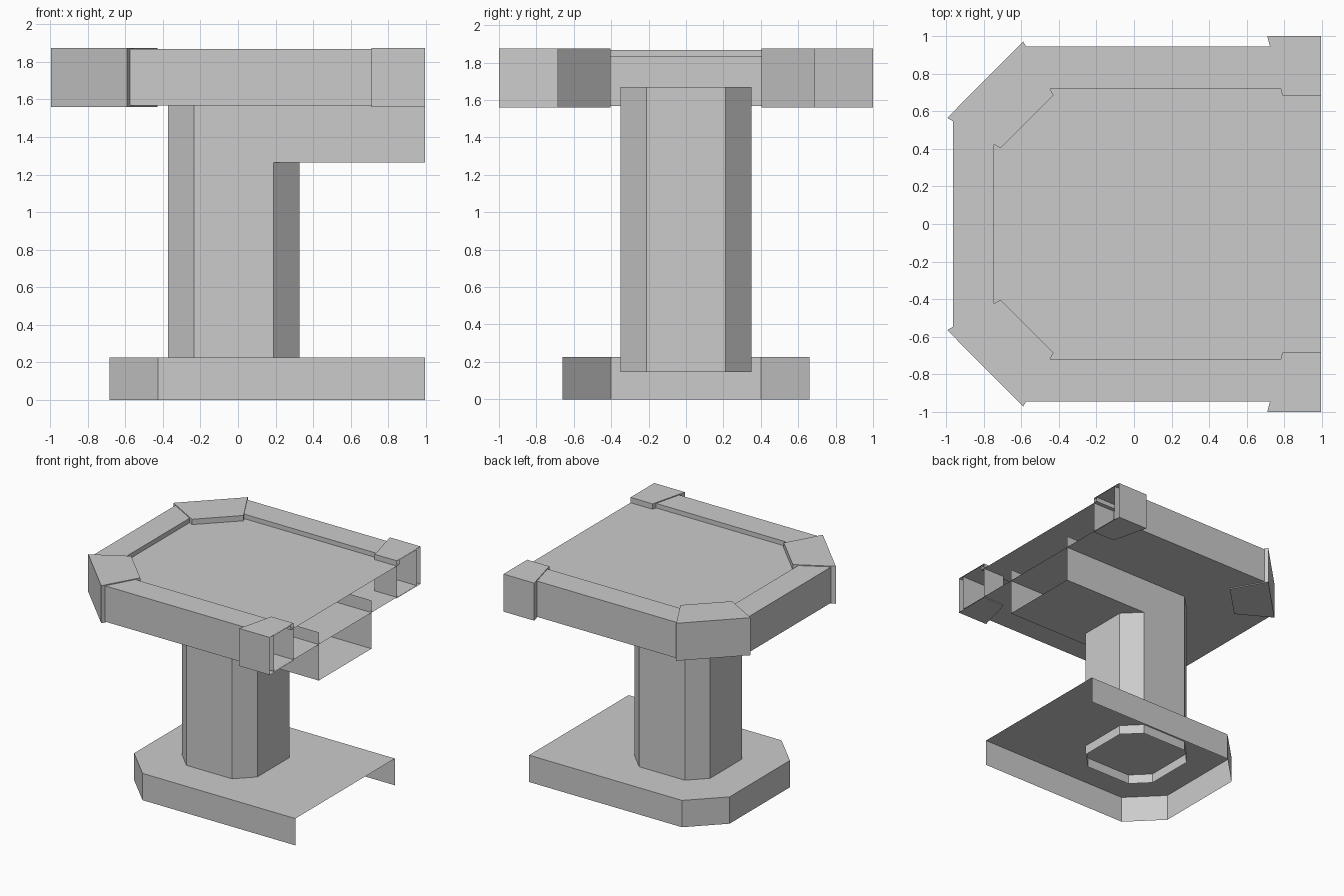
import bpy, bmesh

if "Cube" in bpy.data.objects:
    bpy.data.objects.remove(bpy.data.objects["Cube"])

END = 0.995  # open end plane of the half-model


def wall_shell(name, path, z0, z1, closed=False, top=False, bottom=False):
    """Vertical walls along a plan path, with optional caps."""
    bm = bmesh.new()
    lo = [bm.verts.new((x, y, z0)) for x, y in path]
    hi = [bm.verts.new((x, y, z1)) for x, y in path]
    n = len(path)
    for i in range(n if closed else n - 1):
        j = (i + 1) % n
        bm.faces.new((lo[i], lo[j], hi[j], hi[i]))
    if top:
        bm.faces.new(hi)
    if bottom:
        bm.faces.new(lo[::-1])
    return finish(name, bm)


def finish(name, bm):
    bmesh.ops.recalc_face_normals(bm, faces=bm.faces[:])
    me = bpy.data.meshes.new(name)
    bm.to_mesh(me)
    bm.free()
    ob = bpy.data.objects.new(name, me)
    bpy.context.collection.objects.link(ob)
    return ob


def half_outline(x_side, y_chamfer, x_chamfer, y_side):
    """Plan path with two chamfered corners on -x, open at the +x end."""
    half = [(END, y_side), (x_chamfer, y_side), (x_side, y_chamfer)]
    return half + [(x, -y) for x, y in reversed(half)]


# Base plinth: open underneath and at the end
wall_shell("base", half_outline(-0.685, 0.40, -0.425, 0.66), 0, 0.225, top=True)

# Octagonal column tube
cx, r, s = -0.022, 0.35, 0.212
octagon = [(cx + x, y) for x, y in
           [(r, -s), (r, s), (s, r), (-s, r), (-r, s), (-r, -s), (-s, -r), (s, -r)]]
wall_shell("column", octagon, 0.145, 1.67, closed=True)

# Support beam: open channel flush with the column sides
bm = bmesh.new()
rows = [[bm.verts.new((x, y, z)) for y, z in
         [(-r, 1.67), (-r, 1.265), (r, 1.265), (r, 1.67)]] for x in (cx + s, END)]
for i in range(3):
    bm.faces.new((rows[0][i], rows[0][i + 1], rows[1][i + 1], rows[1][i]))
finish("beam", bm)

# Table top: underside, outer wall, flat rim, short lip and recessed surface
outer = half_outline(-0.965, 0.565, -0.585, 0.945)
inner = half_outline(-0.745, 0.44, -0.465, 0.72)
bm = bmesh.new()
loops = [[bm.verts.new((x, y, z)) for x, y in path] for path, z in
         [(outer, 1.568), (outer, 1.868), (inner, 1.868), (inner, 1.83)]]
for a, b in zip(loops, loops[1:]):
    for i in range(len(a) - 1):
        bm.faces.new((a[i], a[i + 1], b[i + 1], b[i]))
bm.faces.new(loops[0])
bm.faces.new(loops[-1])
finish("table_top", bm)

# Corner blocks wrapping the rim, mirrored front to back
chamfer_block = [(-0.59, 0.972), (-0.995, 0.565), (-0.71, 0.403), (-0.428, 0.685)]
end_block = [(END, 1.0), (0.71, 1.0), (0.79, 0.685), (END, 0.685)]
for label, sy in (("front", -1), ("back", 1)):
    for kind, plan, closed in (("chamfer_block", chamfer_block, True),
                               ("end_block", end_block, False)):
        wall_shell(f"{label}_{kind}", [(x, y * sy) for x, y in plan],
                   1.56, 1.875, closed=closed, top=True, bottom=True)
